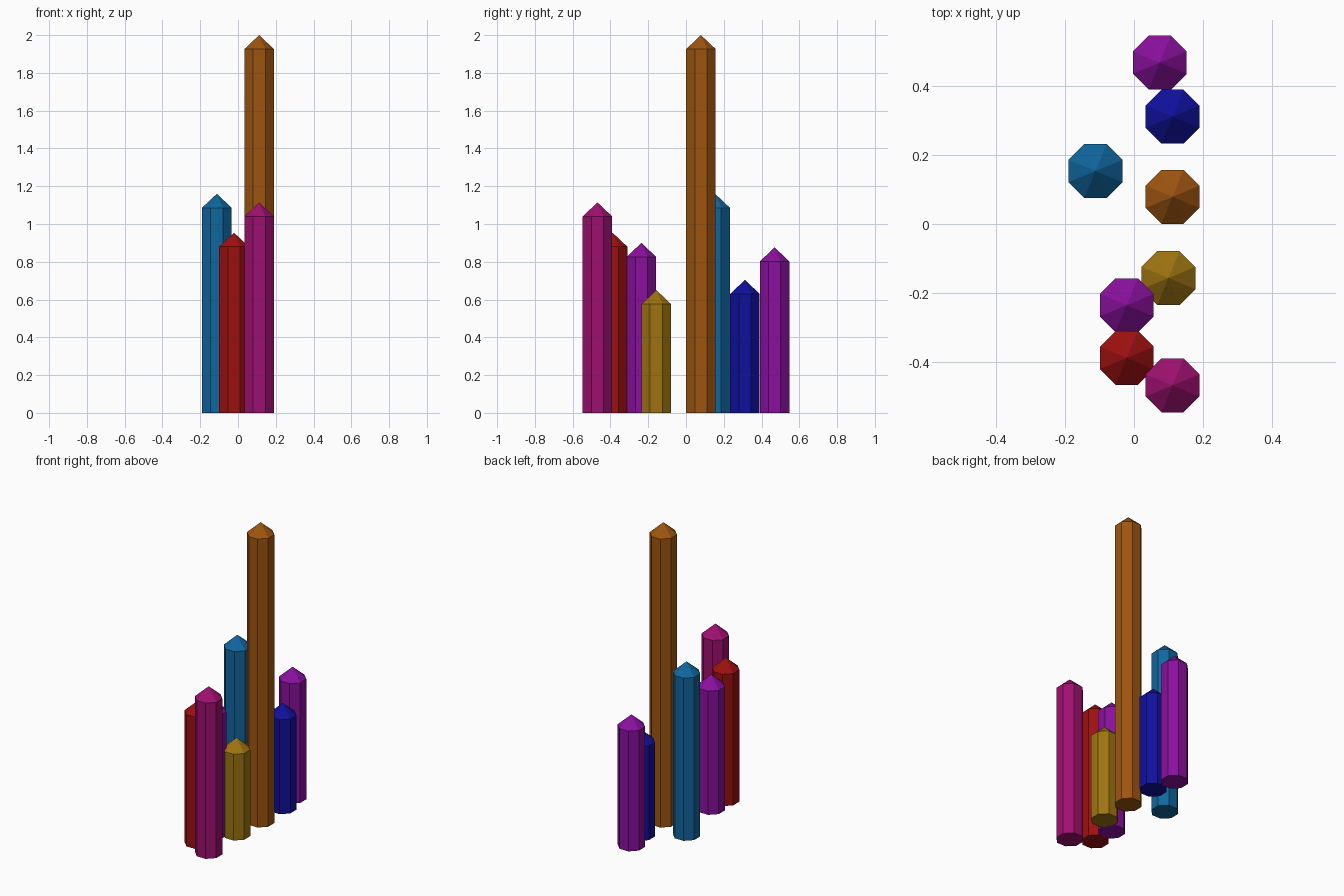
import bpy, bmesh, math

cube = bpy.data.objects.get("Cube")
if cube:
    bpy.data.objects.remove(cube, do_unlink=True)

SIDES = 8
HALF_WIDTH = 0.0783                                # centre to flat side
RADIUS = HALF_WIDTH / math.cos(math.pi / SIDES)    # centre to corner
TIP = 0.074                                        # height of the pointed cap


def linear(c):
    c /= 255
    return c / 12.92 if c <= 0.04045 else ((c + 0.055) / 1.055) ** 2.4


def make_material(name, rgb):
    colour = (*[linear(c) for c in rgb], 1)
    mat = bpy.data.materials.new(name)
    mat.use_nodes = True
    mat.diffuse_color = colour
    mat.node_tree.nodes["Principled BSDF"].inputs["Base Color"].default_value = colour
    return mat


materials = {name: make_material(name, rgb) for name, rgb in {
    "orange brown": (158, 85, 16),
    "teal blue": (16, 102, 158),
    "dark red": (158, 16, 16),
    "magenta": (158, 16, 112),
    "purple": (138, 16, 158),
    "gold": (158, 116, 16),
    "navy blue": (16, 16, 158),
}.items()}


def make_pillar(name, x, y, height, material):
    """Octagonal pillar with a flat base and a shallow pointed cap."""
    bm = bmesh.new()
    angles = [(i + 0.5) * 2 * math.pi / SIDES for i in range(SIDES)]
    base, shoulder = [
        [bm.verts.new((RADIUS * math.cos(a), RADIUS * math.sin(a), z)) for a in angles]
        for z in (0, height - TIP)]
    apex = bm.verts.new((0, 0, height))
    bm.faces.new(base[::-1])
    for i in range(SIDES):
        j = (i + 1) % SIDES
        bm.faces.new((base[i], base[j], shoulder[j], shoulder[i]))
        bm.faces.new((shoulder[i], shoulder[j], apex))
    mesh = bpy.data.meshes.new(name)
    bm.to_mesh(mesh)
    bm.free()
    mesh.materials.append(materials[material])
    obj = bpy.data.objects.new(name, mesh)
    obj.location = (x, y, 0)
    bpy.context.collection.objects.link(obj)


# Name, x, y, total height, colour
for pillar in (
    ("tall_orange_pillar", 0.112, 0.079, 2.0, "orange brown"),
    ("teal_pillar", -0.112, 0.154, 1.16, "teal blue"),
    ("red_pillar", -0.021, -0.389, 0.954, "dark red"),
    ("magenta_pillar", 0.112, -0.469, 1.114, "magenta"),
    ("front_purple_pillar", -0.021, -0.236, 0.90, "purple"),
    ("back_purple_pillar", 0.075, 0.469, 0.876, "purple"),
    ("gold_pillar", 0.10, -0.157, 0.65, "gold"),
    ("blue_pillar", 0.112, 0.312, 0.704, "navy blue"),
):
    make_pillar(*pillar)
